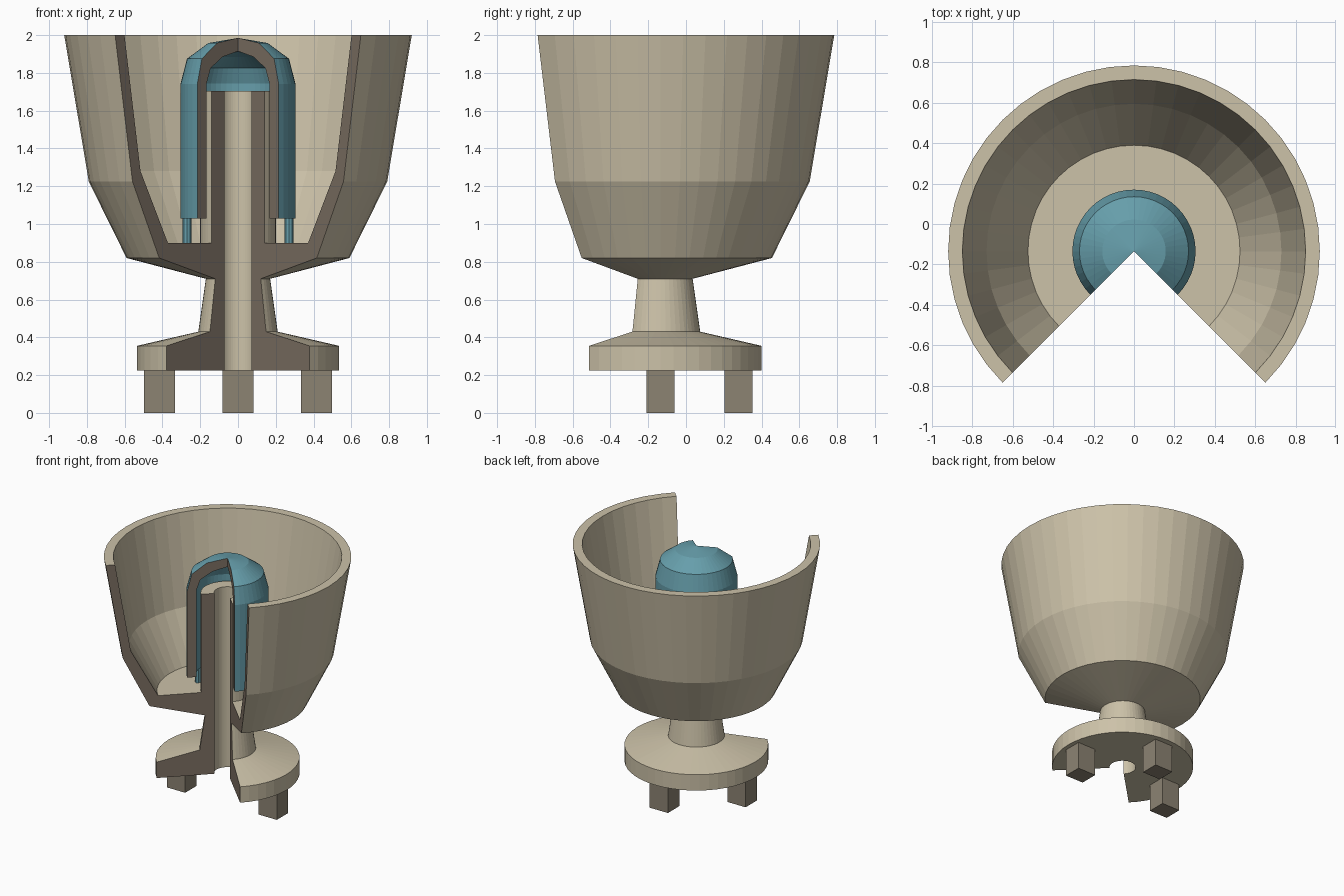
import bpy
import bmesh
import math
from mathutils import Matrix

if "Cube" in bpy.data.objects:
    bpy.data.objects.remove(bpy.data.objects["Cube"], do_unlink=True)

AXIS_Y = -0.135           # the revolve axis, offset because the front wedge is open
SEGMENTS = 36
START, SWEEP = math.radians(-45), math.radians(270)


def material(name, srgb):
    rgba = tuple(((c + 0.055) / 1.055) ** 2.4 for c in srgb) + (1.0,)
    mat = bpy.data.materials.new(name)
    mat.use_nodes = True
    mat.diffuse_color = rgba
    mat.node_tree.nodes["Principled BSDF"].inputs["Base Color"].default_value = rgba
    return mat


TAN = material("tan", (0.80, 0.76, 0.66))
TEAL = material("teal", (0.40, 0.62, 0.67))
CUT = material("section_brown", (0.49, 0.44, 0.39))
FOOT = material("foot_brown", (0.55, 0.515, 0.45))


def finish(name, bm, *mats):
    bmesh.ops.recalc_face_normals(bm, faces=bm.faces[:])
    mesh = bpy.data.meshes.new(name)
    bm.to_mesh(mesh)
    bm.free()
    for mat in mats:
        mesh.materials.append(mat)
    obj = bpy.data.objects.new(name, mesh)
    obj.location.y = AXIS_Y
    bpy.context.collection.objects.link(obj)
    return obj


def sectioned_revolve(name, profile, mat):
    """Revolve a closed (radius, z) outline three quarters round and cap both cut ends."""
    bm = bmesh.new()
    axis = {i: bm.verts.new((0, 0, z)) for i, (r, z) in enumerate(profile) if r == 0}
    rings = []
    for s in range(SEGMENTS + 1):
        a = START + SWEEP * s / SEGMENTS
        rings.append([axis.get(i) or bm.verts.new((r * math.cos(a), r * math.sin(a), z))
                      for i, (r, z) in enumerate(profile)])
    for low, high in zip(rings, rings[1:]):
        for i in range(len(profile)):
            j = (i + 1) % len(profile)
            corners = list(dict.fromkeys((low[i], low[j], high[j], high[i])))
            if len(corners) > 2:
                bm.faces.new(corners)
    for end in (rings[0], rings[-1]):
        bm.faces.new(end).material_index = 1
    return finish(name, bm, mat, CUT)


# Bowl, neck, flange and hollow centre post in one section
sectioned_revolve("bowl_and_stem", [
    (0.10, 0.225), (0.535, 0.225), (0.535, 0.355), (0.21, 0.43),
    (0.17, 0.71), (0.59, 0.82), (0.79, 1.225), (0.92, 2.0),
    (0.85, 2.0), (0.73, 1.28), (0.525, 0.90), (0.20, 0.90),
    (0.20, 1.705), (0.10, 1.705)], TAN)

# Domed cap over the post
sectioned_revolve("domed_cap", [
    (0.235, 1.03), (0.305, 1.03), (0.305, 1.74), (0.27, 1.875),
    (0.157, 1.958), (0, 1.985), (0, 1.915), (0.115, 1.885),
    (0.205, 1.825), (0.235, 1.745)], TEAL)

# Three feet and three cap pins, right, back and left
for side, angle in (("left", 0), ("back", 90), ("right", 180)):
    c, s = math.cos(math.radians(angle)), math.sin(math.radians(angle))

    bm = bmesh.new()
    bmesh.ops.create_cube(bm, size=1, matrix=Matrix.Translation((0.416 * c, 0.414 * s, 0.114))
                          @ Matrix.Diagonal((0.165, 0.148, 0.228, 1)))
    finish(side + "_foot", bm, FOOT)

    bm = bmesh.new()
    bmesh.ops.create_cone(bm, cap_ends=True, segments=8, radius1=0.023, radius2=0.023,
                          depth=0.14, matrix=Matrix.Translation((0.27 * c, 0.27 * s, 0.965)))
    finish(side + "_cap_pin", bm, TEAL)
